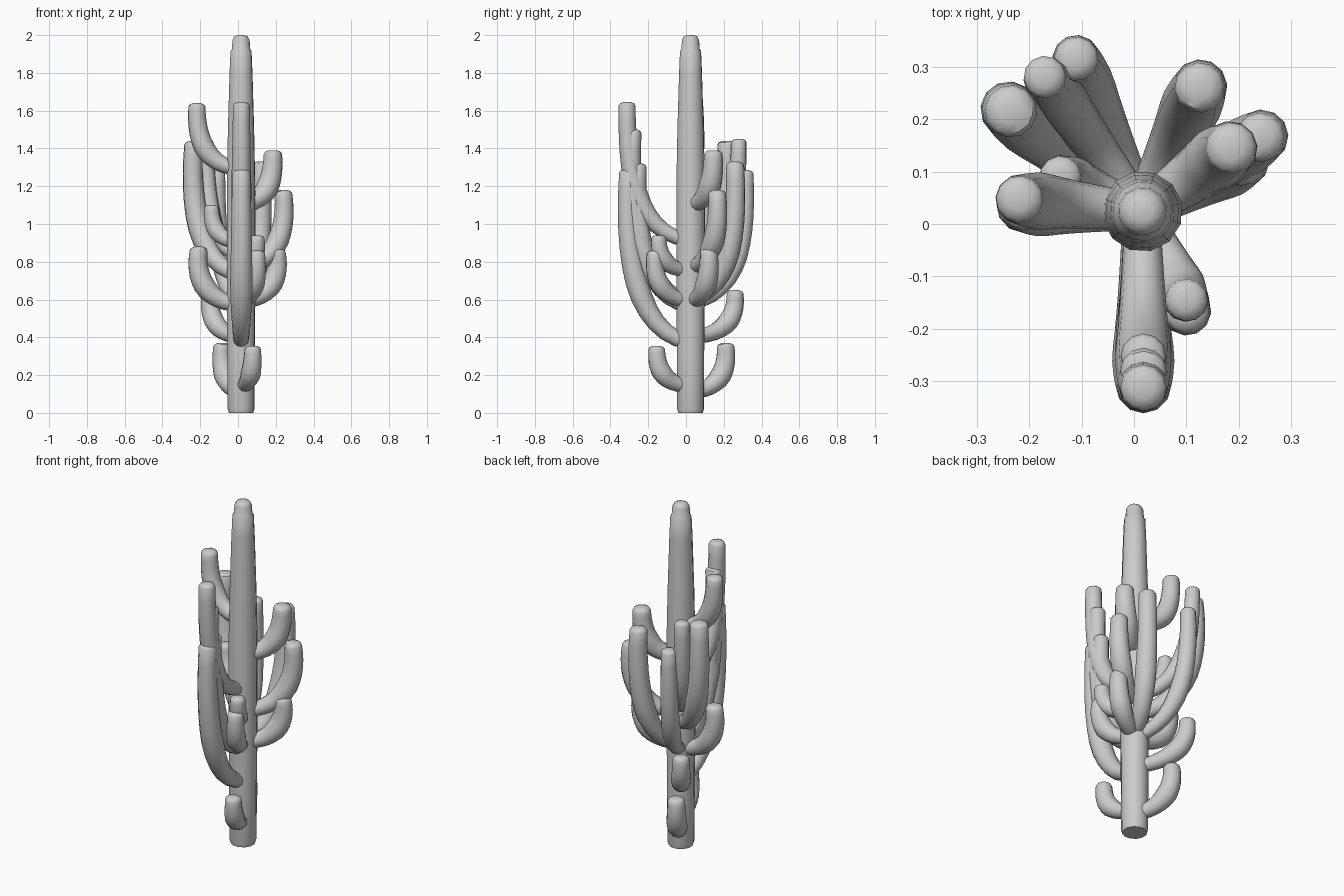
import bpy, bmesh, math
from mathutils import Vector

if "Cube" in bpy.data.objects:
    bpy.data.objects.remove(bpy.data.objects["Cube"])

SIDES = 12
AX, AY = 0.016, 0.024          # trunk axis


def skin(name, centres, radii):
    """Sweep rings along a path and close both ends."""
    bm = bmesh.new()
    rings = []
    n = len(centres)
    side = None
    for i, (c, r) in enumerate(zip(centres, radii)):
        t = (centres[min(i + 1, n - 1)] - centres[max(i - 1, 0)]).normalized()
        if side is None:
            side = t.cross(Vector((0.31, 0.95, 0.05)))
            if abs(t.z) < 0.9:
                side = t.cross(Vector((0, 0, 1)))
        side = (side - t * side.dot(t)).normalized()
        up = t.cross(side)
        rings.append([bm.verts.new(c + r * (side * math.cos(a) + up * math.sin(a)))
                      for a in (2 * math.pi * k / SIDES for k in range(SIDES))])
    for a, b in zip(rings, rings[1:]):
        for k in range(SIDES):
            m = (k + 1) % SIDES
            bm.faces.new((a[k], a[m], b[m], b[k]))
    bm.faces.new(rings[0][::-1])
    bm.faces.new(rings[-1])
    bmesh.ops.recalc_face_normals(bm, faces=bm.faces)
    me = bpy.data.meshes.new(name)
    bm.to_mesh(me)
    bm.free()
    ob = bpy.data.objects.new(name, me)
    bpy.context.collection.objects.link(ob)
    bpy.ops.object.select_all(action='DESELECT')
    ob.select_set(True)
    bpy.context.view_layer.objects.active = ob
    bpy.ops.object.shade_smooth_by_angle(angle=math.radians(40))
    return ob


def arm(name, x, y, z0, z1, r, bulge=1.2):
    """Arm leaving the trunk at height z0 and curving up to a domed tip."""
    p0 = Vector((AX, AY, z0))
    out = Vector((x - AX, y - AY, 0))
    h = z1 - z0
    p1 = p0 + out * 0.92 + Vector((0, 0, 0.06 * h))
    p2 = p0 + out * bulge + Vector((0, 0, 0.55 * h))
    p3 = Vector((x, y, z1 - 0.4 * r))
    pts, rad = [], []
    steps = 12
    for i in range(steps + 1):
        t = i / steps
        s = 1 - t
        pts.append(p0 * s**3 + p1 * 3 * s * s * t + p2 * 3 * s * t * t + p3 * t**3)
        rad.append(r * (0.72 + 0.42 * min(1, t / 0.45) - 0.2 * max(0, t - 0.5) * 2))
    # domed tip
    for dz, k in ((0.25, 0.8), (0.4, 0.45)):
        pts.append(p3 + Vector((0, 0, dz * r)))
        rad.append(r * k)
    return skin(name, pts, rad)


# trunk with stepped crown
profile = [(0, .066), (.02, .072), (.3, .074), (.7, .077), (1.2, .077), (1.5, .071),
           (1.8, .062), (1.915, .057), (1.925, .05), (1.975, .046), (1.993, .036), (2.0, .02)]
skin("trunk", [Vector((AX, AY, z)) for z, r in profile], [r for z, r in profile])

# arms: tip x, tip y, root height, tip height, radius, outward bulge
ARMS = [
    # front cluster
    (.018, -.305, .37, 1.29, .052, 1.06),
    (.018, -.28, .59, 1.50, .047, 1.08),
    (.018, -.252, .56, 1.32, .046, 1.05),
    (.018, -.312, .91, 1.645, .047, 1.0),
    (.078, -.155, .14, .355, .047, 1.0),
    (.10, -.145, .75, .94, .043, 1.0),
    (.10, -.165, .59, .86, .046, 1.05),
    # left
    (-.218, .047, 1.29, 1.64, .048, 1.0),
    (-.208, .035, .57, .88, .05, 1.08),
    (-.14, .09, .90, 1.10, .042, 1.0),
    # back left
    (-.235, .215, .73, 1.44, .053, 1.08),
    (-.17, .28, .83, 1.45, .043, 0.98),
    (-.11, .315, .58, 1.285, .045, 1.03),
    (-.15, .26, .40, .65, .047, 1.02),
    (-.085, .21, .11, .37, .049, 1.05),
    # right and back right
    (.125, .26, .60, 1.33, .051, 1.06),
    (.185, .145, 1.10, 1.39, .052, 1.0),
    (.24, .165, .77, 1.18, .05, 1.08),
    (.205, .12, .59, .87, .05, 1.08),
]
for i, a in enumerate(ARMS):
    arm(f"arm_{i + 1:02d}", *a)
